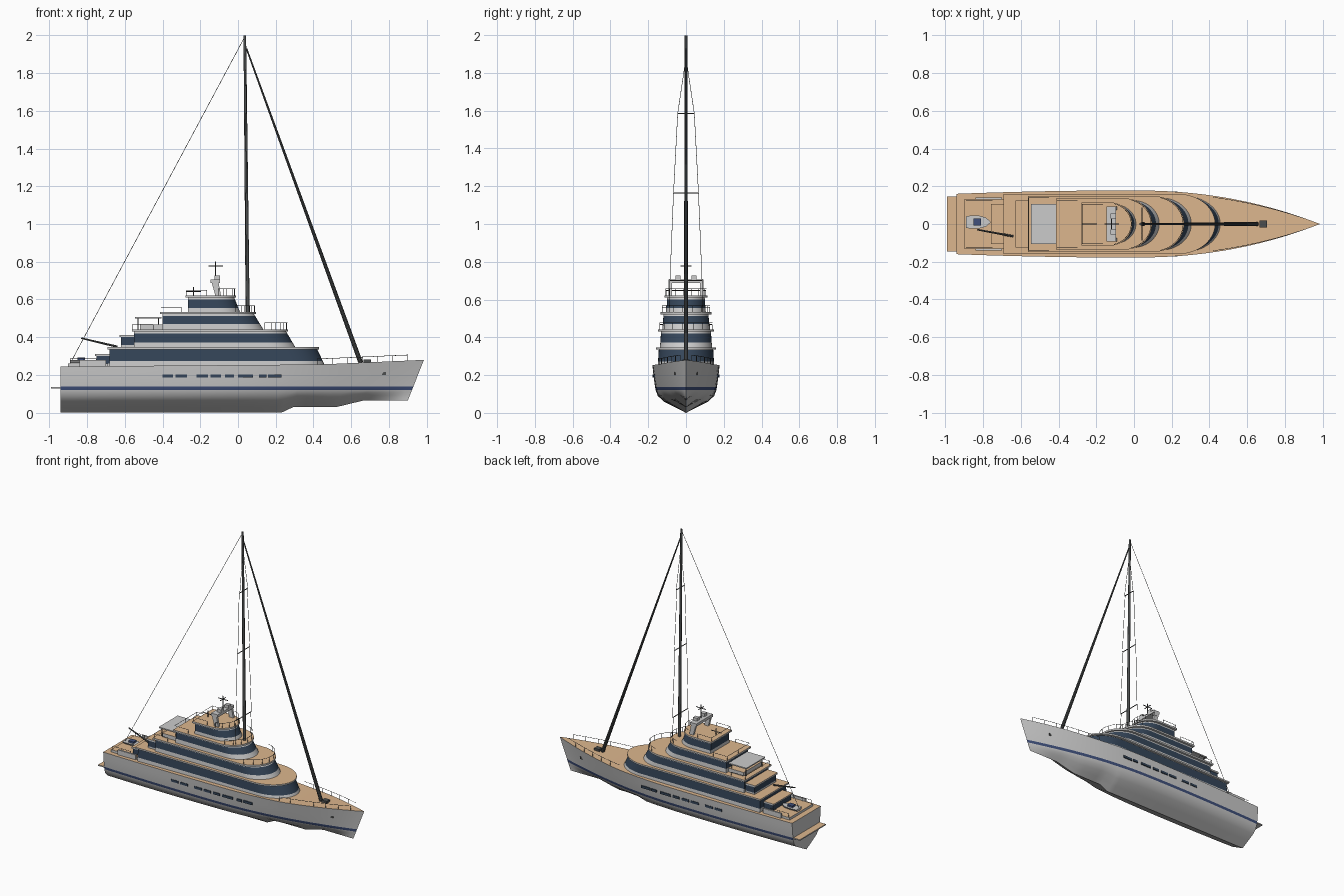
import bpy, bmesh, math
from mathutils import Vector

if "Cube" in bpy.data.objects:
    bpy.data.objects.remove(bpy.data.objects["Cube"])


def mat(name, c):
    m = bpy.data.materials.new(name)
    m.diffuse_color = (*c, 1)
    m.use_nodes = True
    m.node_tree.nodes["Principled BSDF"].inputs["Base Color"].default_value = m.diffuse_color
    return m


GREY = mat("pale_grey", (.8, .8, .8))
WOOD = mat("teak", (.72, .47, .27))
GLASS = mat("dark_glass", (.035, .06, .1))
BLUE = mat("blue_stripe", (.05, .08, .2))
DARK = mat("dark_spar", (.07, .075, .075))
MATS = [GREY, WOOD, GLASS, BLUE, DARK]
G, W, K, B, D = range(5)


def finish(name, bm, angle=30):
    bmesh.ops.remove_doubles(bm, verts=bm.verts, dist=1e-5)
    bmesh.ops.recalc_face_normals(bm, faces=bm.faces)
    me = bpy.data.meshes.new(name)
    bm.to_mesh(me)
    bm.free()
    for m in MATS:
        me.materials.append(m)
    me.shade_smooth()
    me.set_sharp_from_angle(angle=math.radians(angle))
    ob = bpy.data.objects.new(name, me)
    bpy.context.collection.objects.link(ob)
    return ob


def loft(name, rings, pick, caps):
    """Skin closed rings; pick(ring, edge) gives the material of a face."""
    bm = bmesh.new()
    vs = [[bm.verts.new(p) for p in r] for r in rings]
    n = len(rings[0])
    for i in range(len(vs) - 1):
        for j in range(n):
            k = (j + 1) % n
            f = bm.faces.new((vs[i][j], vs[i][k], vs[i + 1][k], vs[i + 1][j]))
            f.material_index = pick(i, j)
    for ring, m in zip((vs[0], vs[-1]), caps):
        bm.faces.new(ring).material_index = m
    return finish(name, bm)


def add_box(bm, x0, x1, y0, y1, z0, z1, m=G, top=None):
    r = bmesh.ops.create_cube(bm, size=1)
    for v in r["verts"]:
        v.co = Vector(((x0 + x1) / 2 + v.co.x * (x1 - x0), (y0 + y1) / 2 + v.co.y * (y1 - y0),
                       (z0 + z1) / 2 + v.co.z * (z1 - z0)))
    for f in {f for v in r["verts"] for f in v.link_faces}:
        f.material_index = top if top is not None and f.calc_center_median().z > z1 - 1e-5 else m


def box(name, *a, **k):
    bm = bmesh.new()
    add_box(bm, *a, **k)
    return finish(name, bm)


def add_tube(bm, p, q, r0, r1=None, m=D, sides=6):
    p, q = Vector(p), Vector(q)
    r = bmesh.ops.create_cone(bm, cap_ends=True, segments=sides, radius1=r0,
                              radius2=r0 if r1 is None else r1, depth=(q - p).length)
    rot = (q - p).to_track_quat('Z', 'Y')
    for v in r["verts"]:
        v.co = rot @ v.co + (p + q) / 2
    for f in {f for v in r["verts"] for f in v.link_faces}:
        f.material_index = m


def tubes(name, segs, r, m=D):
    bm = bmesh.new()
    for p, q in segs:
        add_tube(bm, p, q, r, m=m)
    return finish(name, bm)


def rail(name, pts, h, step=3):
    top = [Vector(p) + Vector((0, 0, h)) for p in pts]
    segs = list(zip(top, top[1:])) + [(pts[i], top[i]) for i in range(0, len(pts), step)]
    return tubes(name, segs, .0014)


def lerp(table, x):
    for (a, fa), (b, fb) in zip(table, table[1:]):
        if x <= b:
            return fa + (fb - fa) * max(0, (x - a) / (b - a))
    return table[-1][1]


# Hull: stations from stern to raked stem, the ring's closing edge is the deck
def beam(x):
    return .178 * (1 - (max(0, x) / .985) ** 2.2) if x > 0 else .178 - .018 * (x / .94) ** 2


def sheer(x):
    return lerp([(-.94, .245), (.45, .256), (.985, .28)], x)


KEEL = [(-.94, 0), (.3, 0), (.36, .03), (.6, .03), (.74, .065), (1, .065)]
AFT = [1, .98, .94, .92, .86, .68, .34, 0]
FWD = [1, .85, .72, .68, .52, .33, .15, 0]
xs = [-.94 + .08 * i for i in range(16)] + [.3, .36, .42, .48, .54, .6, .67, .74, .8, .86, .91, .95, .985]
rings = []
for x in xs:
    u = (x + .94) / 1.925
    k, s = lerp(KEEL, x), sheer(x)
    zs = [s, .2, .138, .12] + [k + (.12 - k) * f for f in (.75, .5, .25, 0)]
    half = []
    for z, a, f in zip(zs, AFT, FWD):
        bow = .9 + (z - .065) / .215 * .085
        half.append(((-.94 + u * (bow + .94)), beam(x) * (a + (f - a) * u ** 3), z))
    rings.append(half + [(a, -b, c) for a, b, c in half[-2::-1]])
loft("hull", rings, lambda i, j: W if j == 14 else B if j in (2, 11) else G, (G, G))
box("swim_platform", -.99, -.935, -.145, .145, .129, .137, m=G, top=W)

# Hull windows, both sides
bm = bmesh.new()
for a, b in ((-.4, -.345), (-.33, -.27), (-.22, -.16), (-.145, -.09), (-.07, -.02), (0, .08), (.11, .15), (.16, .23)):
    for s in (1, -1):
        y = s * beam((a + b) / 2) * .974
        add_box(bm, a, b, y - .0035, y + .0035, .187, .203, m=K)
finish("hull_windows", bm)

# Anchors
bm = bmesh.new()
for s in (1, -1):
    add_box(bm, .763, .783, s * .055 - .006, s * .055 + .006, .2, .216, m=D)
finish("anchors", bm)


# Superstructure: each tier is a raked loft with a rounded nose
def outline(x0, xf, h, a, z, n=24):
    arc = [math.pi * (i / n - .5) for i in range(n + 1)]
    return [(x0, -h, z)] + [(xf - a + a * math.cos(t), h * math.sin(t), z) for t in arc] + [(x0, h, z)]


# aft x, nose at base, nose at top, half width, nose length, z base, glass low, glass high, roof low, roof high
TIERS = [(-.68, .465, .42, .15, .2, .24, .273, .334, .336, .347),
         (-.55, .305, .255, .138, .16, .345, .373, .42, .43, .442),
         (-.4, .135, .085, .125, .14, .44, .47, .512, .522, .534),
         (-.265, .012, -.02, .105, .12, .53, .555, .6, .61, .622)]
for n, (x0, xb, xt, h, a, z0, g0, g1, r0, r1) in enumerate(TIERS, 1):
    rs = []
    for z in (z0, g0, g1, r0):
        f = (z - z0) / (r0 - z0)
        rs.append(outline(x0, xb + (xt - xb) * f, h - .006 * f, a, z))
    loft(f"tier_{n}_cabin", rs, lambda i, j: K if i == 1 else G, (G, G))
    edge = outline(x0 - .012, xt + .01, h + .01, a, r0)
    loft(f"tier_{n}_roof", [edge, [(x, y, r1) for x, y, z in edge]], lambda i, j: G, (G, W))
    if n > 1:
        rim = outline(x0 - .008, xt + .005, h + .006, a, r1)
        rail(f"tier_{n}_front_rail", rim[3:-3], .034)
        aft = [(x0 + .1, -h, r1), (x0 - .008, -h, r1), (x0 - .008, 0, r1), (x0 - .008, h, r1), (x0 + .1, h, r1)]
        rail(f"tier_{n}_aft_rail", aft, .026, 1)

# Stepped aft blocks, lounges and stern deck
for name, x0, x1, h, z0, zg, zr, z1 in (("aft_cabin_1", -.75, -.68, .1, .245, .262, .3, .31),
                                        ("aft_cabin_2", -.62, -.55, .12, .345, .358, .4, .412)):
    bm = bmesh.new()
    add_box(bm, x0, x1, -h, h, z0, zg)
    add_box(bm, x0, x1, -h, h, zg, zr, m=K)
    add_box(bm, x0 - .008, x1, -h - .005, h + .005, zr, z1, top=W)
    finish(name, bm)
box("upper_lounge", -.52, -.4, -.1, .1, .442, .468, top=W)
box("stern_deck", -.9, -.69, -.13, .13, .245, .262, top=W)
bm = bmesh.new()
for s in (1, -1):
    add_box(bm, -.84, -.7, s * .135 - .006, s * .135 + .006, .245, .28)
finish("stern_bulwarks", bm)

# Sun canopy on posts
box("sun_canopy", -.545, -.405, -.105, .105, .499, .507)
tubes("canopy_posts", [((x, y, .44), (x, y, .5)) for x in (-.53, -.42) for y in (-.09, .09)], .003)

# Tender and crane on the stern deck
tender = []
for x, w in ((-.89, .03), (-.87, .034), (-.82, .034), (-.785, .024), (-.76, .003)):
    tender.append([(x, .01 + w, .28), (x, .01 + w * .6, .264), (x, .01 - w * .6, .264), (x, .01 - w, .28)])
loft("tender", tender, lambda i, j: G, (G, G))
box("tender_console", -.85, -.81, -.008, .028, .279, .292, m=B)
bm = bmesh.new()
add_tube(bm, (-.64, -.065, .35), (-.83, -.03, .395), .006, .004, sides=8)
finish("crane_boom", bm)

# Radar arch with domes and aerials
bm = bmesh.new()
for s in (1, -1):
    lo, hi = ((-.12, -.09), (-.142, -.105))
    vs = []
    for z, (a, b) in ((.62, lo), (.7, hi)):
        vs.append([bm.verts.new((x, s * y, z)) for x, y in ((a, .075), (b, .075), (b, .092), (a, .092))])
    for j in range(4):
        k = (j + 1) % 4
        bm.faces.new((vs[0][j], vs[0][k], vs[1][k], vs[1][j]))
    bm.faces.new(vs[1])
    add_box(bm, -.125, -.095, s * .042 - .014, s * .042 + .014, .705, .728)
add_box(bm, -.145, -.095, -.092, .092, .688, .707)
finish("radar_arch", bm)
tubes("aerials", [((-.118, 0, .7), (-.118, 0, .8)), ((-.155, 0, .777), (-.08, 0, .777)),
                  ((-.235, 0, .62), (-.235, 0, .665)), ((-.275, 0, .643), (-.195, 0, .643)),
                  ((-.118, -.03, .777), (-.118, .03, .777))], .003)

# Mast, furled headsail and rigging
bm = bmesh.new()
add_tube(bm, (.052, 0, .45), (.036, 0, 1.999), .011, .007, sides=12)
finish("mast", bm)
bm = bmesh.new()
add_tube(bm, (.65, 0, .265), (.045, 0, 1.93), .012, .004, sides=10)
finish("furled_headsail", bm)
box("foredeck_hatch", .665, .705, -.018, .018, .262, .282, m=D)
tubes("backstay", [((.035, 0, 1.99), (-.89, 0, .26))], .0014)
levels = [(.088, .53), (.085, .7), (.066, 1.165), (.044, 1.585), (.003, 1.86)]
tubes("shrouds", [((.045, s * a, za), (.04, s * b, zb)) for s in (1, -1)
                  for (a, za), (b, zb) in zip(levels, levels[1:])], .0014)
tubes("spreaders", [((.043, -y, z), (.043, y, z)) for y, z in levels[1:4]], .003)

# Bow and stern rails, both sides
for s, side in ((1, "left"), (-1, "right")):
    rail(f"bow_rail_{side}", [(x, s * beam(x) * .94, sheer(x)) for x in (.42, .5, .58, .66, .74, .82, .9)], .03, 1)
    rail(f"stern_rail_{side}", [(x, s * .125, .262) for x in (-.89, -.82, -.75)], .025, 1)
